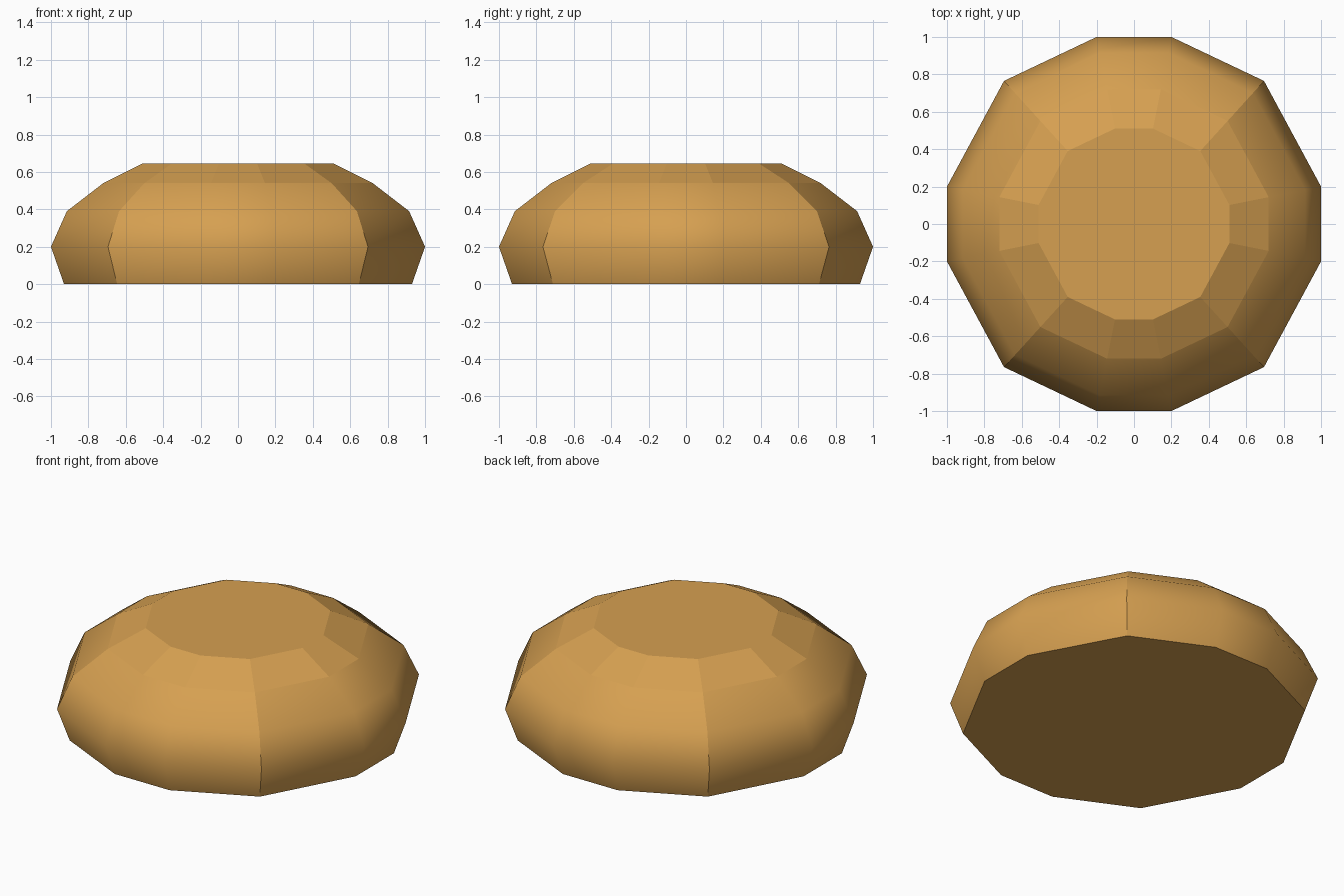
import bpy, bmesh

if "Cube" in bpy.data.objects:
    bpy.data.objects.remove(bpy.data.objects["Cube"])

# Bun colour
mat = bpy.data.materials.new("golden_brown")
mat.diffuse_color = (0.67, 0.35, 0.082, 1)
mat.use_nodes = True
mat.node_tree.nodes["Principled BSDF"].inputs["Base Color"].default_value = mat.diffuse_color

# Twelve-sided outline: one quadrant, mirrored round
quad = [(1.0, 0.2), (0.695, 0.765), (0.2, 1.0)]
outline = (quad + [(-x, y) for x, y in reversed(quad)]
           + [(-x, -y) for x, y in quad] + [(x, -y) for x, y in reversed(quad)])

# Profile: (height, outline scale)
profile = [(0.0, 0.93), (0.2, 1.0), (0.39, 0.915), (0.54, 0.72), (0.645, 0.51)]

bm = bmesh.new()
rings = [[bm.verts.new((x * s, y * s, z)) for x, y in outline] for z, s in profile]
n = len(outline)

# Side bands, smooth up to the flat-faced top bevel
for level, (low, high) in enumerate(zip(rings, rings[1:])):
    for i in range(n):
        j = (i + 1) % n
        face = bm.faces.new((low[i], low[j], high[j], high[i]))
        face.smooth = level < 3

# Flat base and top
bm.faces.new(rings[0][::-1])
bm.faces.new(rings[-1])

# Sharp creases up the four diagonal corners and round the base
for low, high in zip(rings, rings[1:]):
    for i in range(1, n, 3):
        bm.edges.get((low[i], high[i])).smooth = False
for i in range(n):
    bm.edges.get((rings[0][i], rings[0][(i + 1) % n])).smooth = False

mesh = bpy.data.meshes.new("domed_bun")
bm.to_mesh(mesh)
bm.free()
mesh.materials.append(mat)
bpy.context.collection.objects.link(bpy.data.objects.new("domed_bun", mesh))
